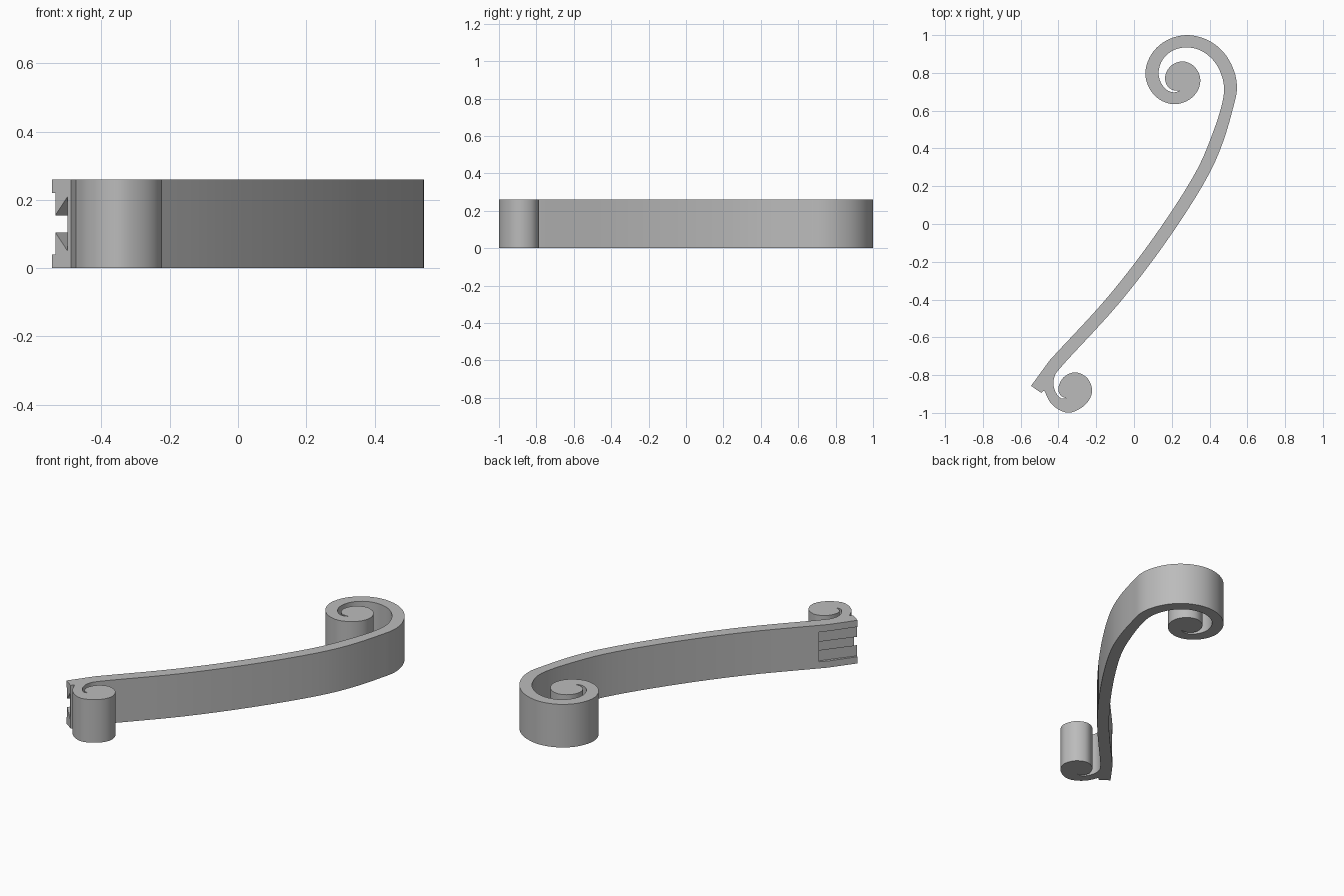
import bpy, bmesh
from mathutils import Vector

if "Cube" in bpy.data.objects:
    bpy.data.objects.remove(bpy.data.objects["Cube"])

HEIGHT = 0.26


def smooth_chain(pts, steps=5):
    """Centripetal Catmull-Rom curve through the points."""
    p = [Vector(q) for q in pts]
    p = [2 * p[0] - p[1]] + p + [2 * p[-1] - p[-2]]
    out = []
    for i in range(1, len(p) - 2):
        a, b, c, d = p[i - 1:i + 3]
        t0 = 0.0
        t1 = t0 + (b - a).length ** 0.5
        t2 = t1 + (c - b).length ** 0.5
        t3 = t2 + (d - c).length ** 0.5
        for k in range(steps):
            t = t1 + (t2 - t1) * k / steps
            a1 = a * ((t1 - t) / (t1 - t0)) + b * ((t - t0) / (t1 - t0))
            a2 = b * ((t2 - t) / (t2 - t1)) + c * ((t - t1) / (t2 - t1))
            a3 = c * ((t3 - t) / (t3 - t2)) + d * ((t - t2) / (t3 - t2))
            b1 = a1 * ((t2 - t) / (t2 - t0)) + a2 * ((t - t0) / (t2 - t0))
            b2 = a2 * ((t3 - t) / (t3 - t1)) + a3 * ((t - t1) / (t3 - t1))
            out.append(b1 * ((t2 - t) / (t2 - t1)) + b2 * ((t - t1) / (t2 - t1)))
    return out          # the last point starts the next chain


def prism(name, loop, sweep):
    """Extrude a closed loop of 3D points along the sweep vector."""
    bm = bmesh.new()
    face = bm.faces.new([bm.verts.new(v) for v in loop])
    ext = bmesh.ops.extrude_face_region(bm, geom=[face], use_keep_orig=True)
    top = [v for v in ext["geom"] if isinstance(v, bmesh.types.BMVert)]
    bmesh.ops.translate(bm, verts=top, vec=sweep)
    bmesh.ops.recalc_face_normals(bm, faces=bm.faces[:])
    me = bpy.data.meshes.new(name)
    bm.to_mesh(me)
    bm.free()
    ob = bpy.data.objects.new(name, me)
    bpy.context.collection.objects.link(ob)
    return ob


# Outline chains, counter-clockwise, meeting at sharp corners
foot_tip, head_tip = (-0.355, -0.924), (0.245, 0.707)
right_edge = [foot_tip, (-0.387, -0.922), (-0.414, -0.892), (-0.427, -0.845),
              (-0.418, -0.800), (-0.392, -0.764), (-0.073, -0.413), (0.194, -0.060),
              (0.393, 0.257), (0.468, 0.425), (0.522, 0.605), (0.545, 0.715),
              (0.530, 0.810), (0.475, 0.908), (0.390, 0.974), (0.280, 1.0),
              (0.172, 0.972), (0.093, 0.900), (0.060, 0.800), (0.083, 0.715),
              (0.140, 0.656), (0.220, 0.634), (0.298, 0.662), (0.343, 0.718),
              (0.349, 0.780), (0.315, 0.838), (0.255, 0.861), (0.195, 0.837),
              (0.165, 0.782), (0.174, 0.735), (0.203, 0.710), head_tip]
left_edge = [head_tip, (0.212, 0.697), (0.175, 0.709), (0.144, 0.745),
             (0.130, 0.800), (0.150, 0.867), (0.205, 0.918), (0.280, 0.935),
             (0.360, 0.915), (0.427, 0.858), (0.466, 0.780), (0.477, 0.710),
             (0.462, 0.620), (0.410, 0.463), (0.335, 0.290), (0.140, -0.020),
             (-0.125, -0.370), (-0.445, -0.720)]
foot_block = [(-0.445, -0.720), (-0.545, -0.857), (-0.490, -0.895)]
foot_scroll = [(-0.475, -0.880), (-0.445, -0.942), (-0.400, -0.982), (-0.345, -0.999),
               (-0.283, -0.976), (-0.238, -0.932), (-0.222, -0.880), (-0.248, -0.815),
               (-0.312, -0.785), (-0.375, -0.814), (-0.401, -0.875), (-0.386, -0.910),
               foot_tip]
outline = (smooth_chain(right_edge) + smooth_chain(left_edge)
           + [Vector(q) for q in foot_block] + smooth_chain(foot_scroll))
band = prism("scroll_bracket", [p.to_3d() for p in outline], (0, 0, HEIGHT))

# Dovetail slot with a shallow recess, open at the foot end
corner = Vector((-0.545, -0.857, 0))
inward, along = Vector((0.82, -0.57, 0)), Vector((0.61, 0.79, 0))
half = [(-0.02, 0.09), (0.012, 0.09), (0.012, 0.025), (0.055, 0.079)]
profile = [(d, HEIGHT / 2 - w) for d, w in half]
profile += [(d, HEIGHT / 2 + w) for d, w in reversed(half)]
slot = prism("slot_cutter", [corner + inward * d - along * 0.04 + Vector((0, 0, z))
                             for d, z in profile], along * 0.26)
slot.hide_render = True
cut = band.modifiers.new("slot", 'BOOLEAN')
cut.operation, cut.solver, cut.object = 'DIFFERENCE', 'EXACT', slot
bpy.context.view_layer.objects.active = band
band.select_set(True)
slot.select_set(False)
bpy.ops.object.modifier_apply(modifier="slot")
bpy.data.objects.remove(slot)

# Colour and shading
grey = bpy.data.materials.new("plain grey")
grey.diffuse_color = (0.5, 0.5, 0.5, 1)
grey.use_nodes = True
grey.node_tree.nodes["Principled BSDF"].inputs["Base Color"].default_value = grey.diffuse_color
band.data.materials.clear()
band.data.materials.append(grey)
bpy.ops.object.shade_smooth_by_angle(angle=0.52)
